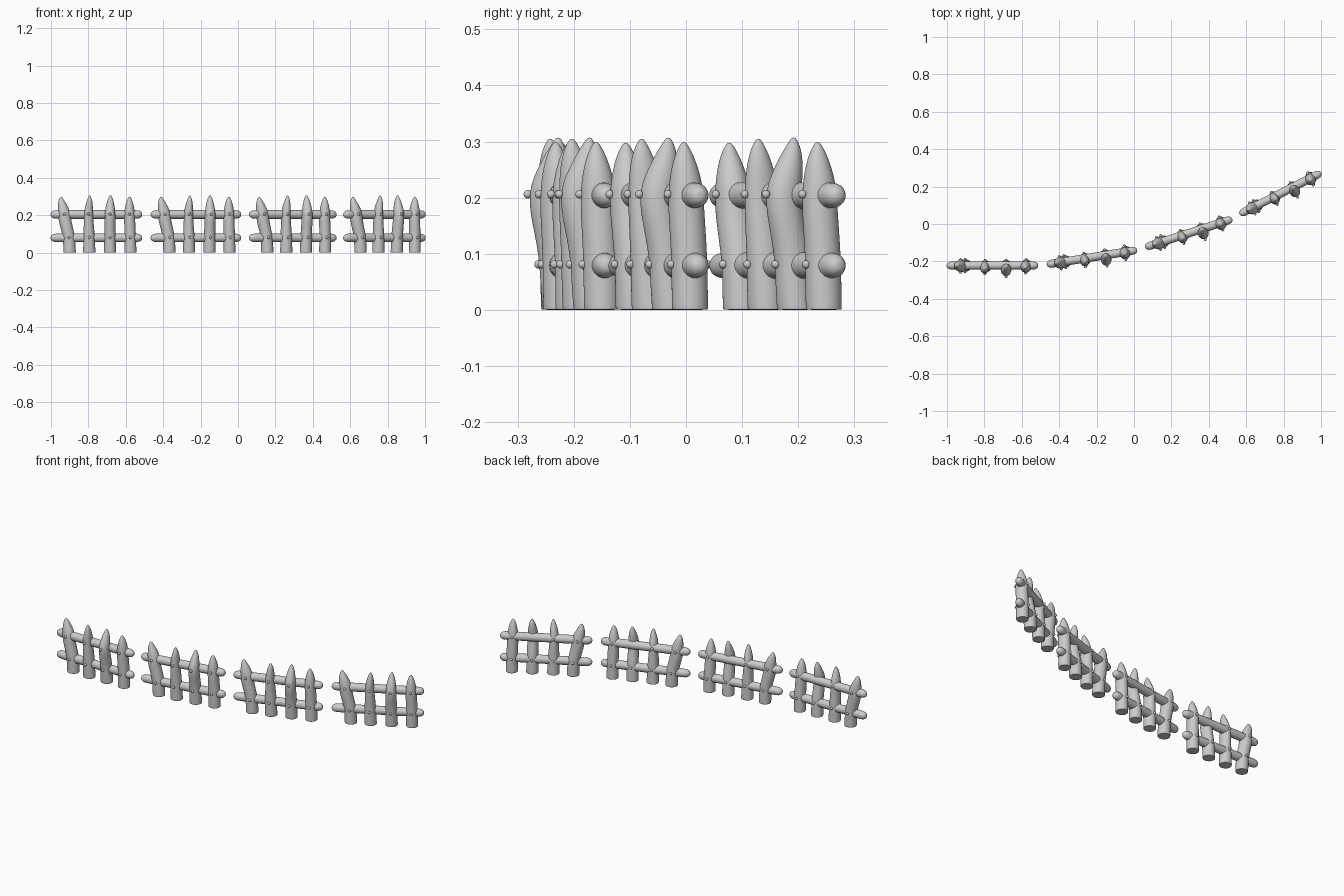
import bpy, bmesh
from math import sin, cos, pi, radians
from mathutils import Matrix, Vector

if "Cube" in bpy.data.objects:
    bpy.data.objects.remove(bpy.data.objects["Cube"])

SIDES = 16


def loft(name, rings, place):
    """Rings of (centre, axis_u, axis_v) skinned, capped and smoothed."""
    bm = bmesh.new()
    loops = []
    for c, u, v in rings:
        loops.append([bm.verts.new(Vector(c) + Vector(u) * cos(2 * pi * i / SIDES)
                                   + Vector(v) * sin(2 * pi * i / SIDES)) for i in range(SIDES)])
    for a, b in zip(loops, loops[1:]):
        for i in range(SIDES):
            j = (i + 1) % SIDES
            bm.faces.new((a[i], a[j], b[j], b[i]))
    bm.faces.new(loops[0][::-1])
    bm.faces.new(loops[-1])
    finish(name, bm, place)
    mod = bpy.context.object.modifiers.new("smooth", 'SUBSURF')
    mod.levels = mod.render_levels = 2


def finish(name, bm, place):
    bmesh.ops.recalc_face_normals(bm, faces=bm.faces)
    me = bpy.data.meshes.new(name)
    bm.to_mesh(me)
    bm.free()
    for p in me.polygons:
        p.use_smooth = True
    ob = bpy.data.objects.new(name, me)
    ob.matrix_world = place
    bpy.context.collection.objects.link(ob)
    bpy.context.view_layer.objects.active = ob


def lerp_keys(keys, z):
    """Interpolate (z, x, y, rx, ry) keys with eased blending."""
    for a, b in zip(keys, keys[1:]):
        if z <= b[0]:
            t = (z - a[0]) / (b[0] - a[0])
            t = t * t * (3 - 2 * t)
            return [p + (q - p) * t for p, q in zip(a[1:], b[1:])]
    return keys[-1][1:]


# height fraction and width factor of a picket, from foot to pointed tip
PROFILE = [(0, .93), (.003, .98), (.012, 1), (.15, 1), (.3, 1), (.45, 1), (.58, 1),
           (.69, .98), (.78, .88), (.87, .68), (.94, .44), (.985, .21), (1, .08)]

# pickets: z, x, y, half width, half depth (foot, middle, shoulder, tip)
PICKETS = [
    [(0, -.143, 0, .034, .033), (.06, -.145, 0, .033, .033),
     (.20, -.171, -.002, .035, .033), (.298, -.189, 0, .034, .033)],
    [(0, -.038, -.004, .034, .033), (.08, -.039, -.006, .031, .033),
     (.20, -.042, -.010, .025, .033), (.305, -.036, -.020, .027, .033)],
    [(0, .073, -.002, .034, .033), (.08, .073, -.006, .031, .034),
     (.20, .073, -.025, .029, .034), (.307, .075, -.006, .029, .034)],
    [(0, .182, 0, .033, .033), (.08, .181, -.001, .031, .033),
     (.20, .177, -.006, .030, .033), (.299, .177, -.010, .031, .033)],
]
RAIL_HEIGHTS = (.079, .204)


def picket(keys, place):
    top = keys[-1][0]
    rings = []
    for f, w in PROFILE:
        z = f * top
        x, y, rx, ry = lerp_keys(keys, z)
        rings.append(((x, y, z), (rx * w, 0, 0), (0, ry * w, 0)))
    loft("picket", rings, place)


def rail(z, place):
    prof = [(-.245, .25), (-.241, .58), (-.231, .87), (-.215, 1), (-.1, 1)]
    prof += [(-x, w) for x, w in reversed(prof)]
    loft("rail", [((x, 0, z), (0, .023 * w, 0), (0, 0, .024 * w)) for x, w in prof], place)


def nails(keys, place):
    bm = bmesh.new()
    for z in RAIL_HEIGHTS:
        x, y, rx, ry = lerp_keys(keys, z)
        for side in (-1, 1):
            bmesh.ops.create_uvsphere(bm, u_segments=12, v_segments=8, radius=.0075,
                                      matrix=Matrix.Translation((x, y + side * (ry + .001), z + .002)))
    finish("nails", bm, place)


# four identical fence sections turning along a gentle curve
for cx, cy, ang in [(-.757, -.222, 0), (-.225, -.178, 9), (.293, -.049, 18), (.783, .163, 27)]:
    place = Matrix.Translation((cx, cy, 0)) @ Matrix.Rotation(radians(ang), 4, 'Z')
    for z in RAIL_HEIGHTS:
        rail(z, place)
    for keys in PICKETS:
        picket(keys, place)
        nails(keys, place)
